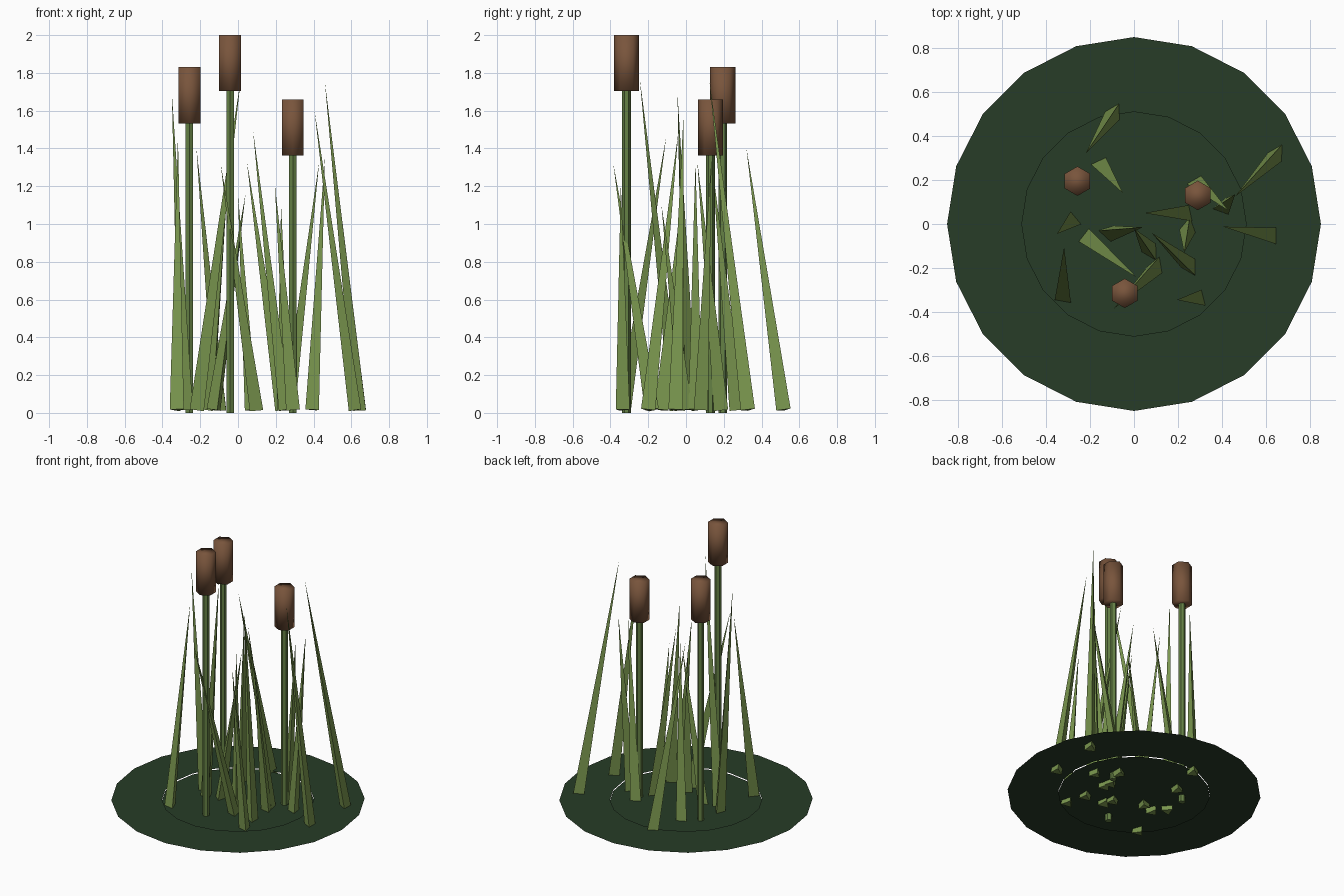
import bpy, bmesh
from math import sin, cos, pi, radians
from mathutils import Vector, Matrix

if "Cube" in bpy.data.objects:
    bpy.data.objects.remove(bpy.data.objects["Cube"])


def material(name, rgb):
    m = bpy.data.materials.new(name)
    m.diffuse_color = (*rgb, 1)
    m.use_nodes = True
    m.node_tree.nodes["Principled BSDF"].inputs["Base Color"].default_value = m.diffuse_color
    return m


LEAF = material("leaf_green", (0.19, 0.30, 0.075))
STEM = material("stem_green", (0.13, 0.22, 0.06))
HEAD = material("seed_brown", (0.19, 0.09, 0.045))
PAD = material("dark_green", (0.02, 0.045, 0.02))


def finish(bm, name, mat, smooth=False):
    me = bpy.data.meshes.new(name)
    for f in bm.faces:
        f.smooth = smooth
    bm.to_mesh(me)
    bm.free()
    me.materials.append(mat)
    ob = bpy.data.objects.new(name, me)
    bpy.context.collection.objects.link(ob)
    return ob


def prism(name, x, y, z0, z1, r, mat, smooth=False):
    # hexagonal cylinder with corners on the y axis
    bm = bmesh.new()
    m = Matrix.Translation((x, y, (z0 + z1) / 2)) @ Matrix.Rotation(pi / 6, 4, 'Z')
    # primitive has a corner on an axis; place corners at +-y explicitly
    bmesh.ops.create_cone(bm, cap_ends=True, segments=6, radius1=r, radius2=r,
                          depth=z1 - z0)
    v = bm.verts[:][0].co
    on_x = min(abs(w.co.y) for w in bm.verts) < 1e-4 and abs(v.length) > 0 and \
        max(abs(w.co.x) for w in bm.verts) > r * 0.99
    bm.transform(m if on_x else Matrix.Translation(m.translation))
    return finish(bm, name, mat, smooth)


def blade(name, bx, by, tx, ty, tz, twist):
    # three-sided spike, its base square to its leaning axis
    base, tip = Vector((bx, by, 0.016)), Vector((tx, ty, tz))
    tilt = Vector((0, 0, 1)).rotation_difference(tip - base)
    bm = bmesh.new()
    ring = []
    for k in range(3):
        a = radians(60 + 120 * k + twist)
        ring.append(bm.verts.new(base + tilt @ Vector((0.044 * cos(a), 0.044 * sin(a), 0))))
    top = bm.verts.new(tip)
    for k in range(3):
        bm.faces.new((ring[k], ring[(k + 1) % 3], top))
    bm.faces.new(ring[::-1])
    finish(bm, name, LEAF)


def circle(bm, r, z, n=20):
    return [bm.verts.new((r * cos(2 * pi * k / n), r * sin(2 * pi * k / n), z))
            for k in range(n)]


# water patch: lower inner disc and a slightly raised outer ring
bm = bmesh.new()
bm.faces.new(circle(bm, 0.51, 0.05))
finish(bm, "inner_patch", PAD)
bm = bmesh.new()
a, b = circle(bm, 0.51, 0.058), circle(bm, 0.85, 0.058)
for k in range(20):
    j = (k + 1) % 20
    bm.faces.new((a[k], b[k], b[j], a[j]))
finish(bm, "outer_patch", PAD)

# reed stems with seed heads: x, y, top of head
for i, (x, y, top) in enumerate([(-0.257, 0.195, 1.83), (-0.042, -0.315, 2.0),
                                 (0.29, 0.13, 1.66)], 1):
    prism(f"stem_{i}", x, y, 0.0, top - 0.29, 0.023, STEM)
    prism(f"seed_head_{i}", x, y, top - 0.297, top, 0.067, HEAD, True)

# blades: base x, base y, tip x, tip y, tip z, twist
BLADES = [
    (-0.085, 0.516, -0.22, 0.32, 1.40, 0),
    (-0.155, 0.27, -0.05, 0.14, 1.30, -5),
    (-0.28, 0.015, -0.35, -0.045, 1.69, 40),
    (-0.32, -0.335, -0.318, -0.105, 1.46, 20),
    (-0.215, -0.06, 0.015, -0.245, 1.77, 22),
    (-0.123, -0.04, 0.04, -0.015, 1.16, -13),
    (0.08, -0.13, 0.0, -0.02, 1.15, 0),
    (0.105, -0.185, -0.092, -0.385, 1.32, 10),
    (0.26, -0.20, 0.08, -0.04, 1.49, 0),
    (0.297, -0.34, 0.195, -0.345, 1.21, 14),
    (0.24, 0.045, 0.047, 0.05, 1.33, 12),
    (0.247, -0.008, 0.228, -0.13, 1.10, 20),
    (0.28, 0.185, 0.43, 0.06, 1.33, 0),
    (0.40, 0.075, 0.46, 0.135, 1.35, 10),
    (0.63, -0.055, 0.405, -0.012, 1.60, 0),
    (0.655, 0.327, 0.46, 0.125, 1.75, 0),
]
for i, row in enumerate(BLADES, 1):
    blade(f"blade_{i}", *row)
